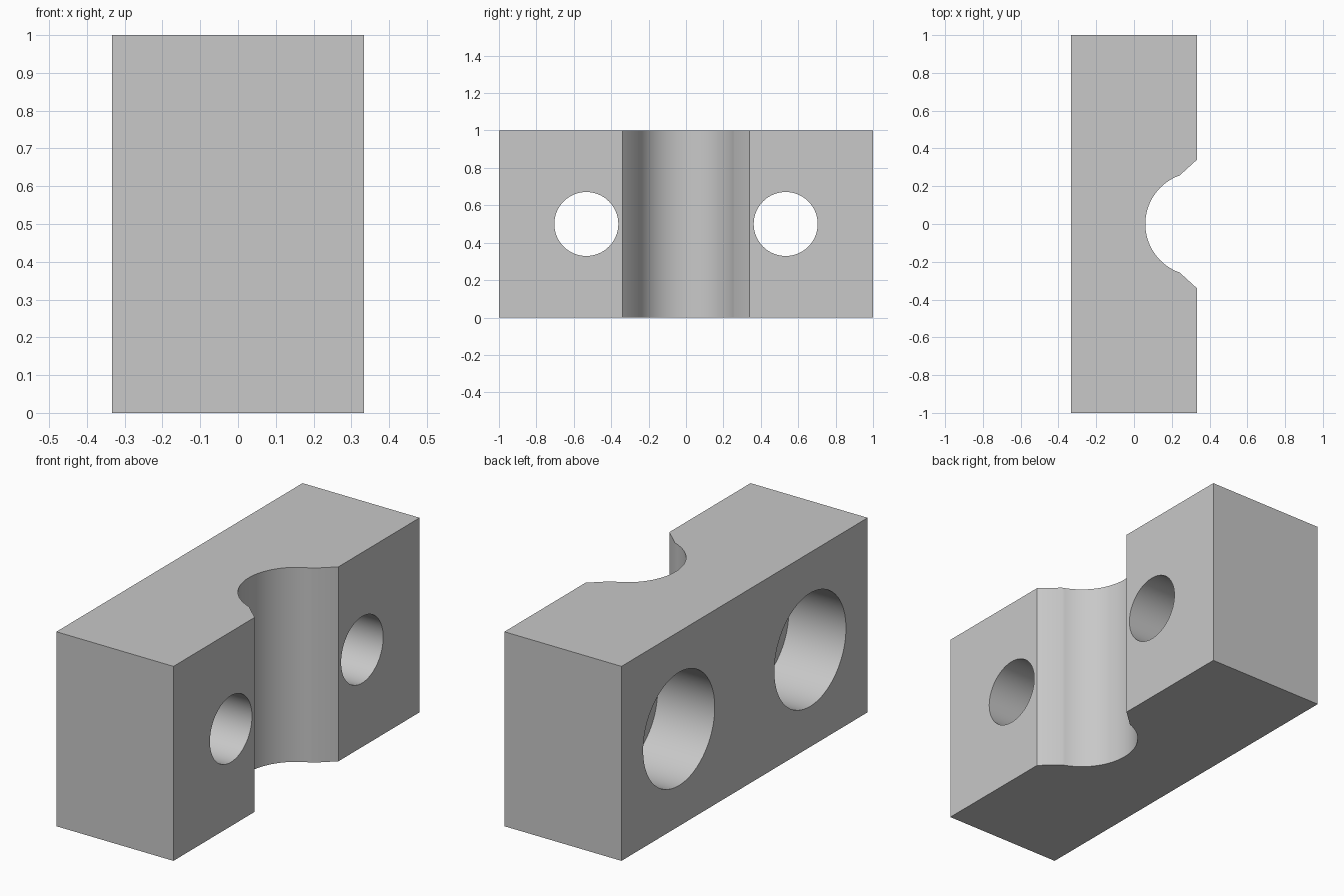
import bpy
import bmesh
import math
from mathutils import Matrix

default_cube = bpy.data.objects.get("Cube")
if default_cube:
    bpy.data.objects.remove(default_cube, do_unlink=True)

HALF_X, HALF_Y, HEIGHT = 0.333, 1.0, 1.0
GROOVE_R, CHAMFER_Y = 0.273, 0.34
HOLE_Y, HOLE_R = 0.533, 0.171
BORE_R, BORE_DEPTH = 0.291, 0.325

grey = bpy.data.materials.new("plain grey")
grey.use_nodes = True
colour = (0.58, 0.58, 0.58, 1)
grey.diffuse_color = colour
grey.node_tree.nodes["Principled BSDF"].inputs["Base Color"].default_value = colour


def make_object(name, bm):
    mesh = bpy.data.meshes.new(name)
    bm.to_mesh(mesh)
    bm.free()
    mesh.materials.append(grey)
    obj = bpy.data.objects.new(name, mesh)
    bpy.context.collection.objects.link(obj)
    return obj


def x_cylinder(name, radius, x0, x1, y):
    bm = bmesh.new()
    place = Matrix.Translation(((x0 + x1) / 2, y, HEIGHT / 2)) @ Matrix.Rotation(math.pi / 2, 4, "Y")
    bmesh.ops.create_cone(bm, cap_ends=True, segments=96, radius1=radius,
                          radius2=radius, depth=x1 - x0, matrix=place)
    obj = make_object(name, bm)
    obj.hide_render = True
    return obj


# Block outline: a rectangle with a round groove and chamfered lips
sweep = math.radians(70.5)
steps = 48
outline = [(HALF_X, CHAMFER_Y), (HALF_X, HALF_Y), (-HALF_X, HALF_Y),
           (-HALF_X, -HALF_Y), (HALF_X, -HALF_Y), (HALF_X, -CHAMFER_Y)]
for i in range(steps + 1):
    a = sweep * (2 * i / steps - 1)
    outline.append((HALF_X - GROOVE_R * math.cos(a), GROOVE_R * math.sin(a)))

# Clamp block raised from the outline
bm = bmesh.new()
base = bm.faces.new([bm.verts.new((x, y, 0)) for x, y in outline])
raised = bmesh.ops.extrude_face_region(bm, geom=[base])
top_verts = [v for v in raised["geom"] if isinstance(v, bmesh.types.BMVert)]
bmesh.ops.translate(bm, vec=(0, 0, HEIGHT), verts=top_verts)
bmesh.ops.recalc_face_normals(bm, faces=bm.faces)
block = make_object("clamp_block", bm)

# Bolt holes and their counterbores
cutters = []
for side in (-1, 1):
    y = side * HOLE_Y
    cutters.append(x_cylinder("bolt_hole_cutter", HOLE_R, -0.6, 0.6, y))
    cutters.append(x_cylinder("counterbore_cutter", BORE_R, -0.6, BORE_DEPTH - HALF_X, y))

bpy.ops.object.select_all(action="DESELECT")
block.select_set(True)
bpy.context.view_layer.objects.active = block
for cutter in cutters:
    mod = block.modifiers.new(cutter.name, "BOOLEAN")
    mod.operation = "DIFFERENCE"
    mod.solver = "EXACT"
    mod.object = cutter
    bpy.ops.object.modifier_apply(modifier=mod.name)
    bpy.data.objects.remove(cutter, do_unlink=True)

bpy.ops.object.shade_smooth_by_angle(angle=math.radians(30))
